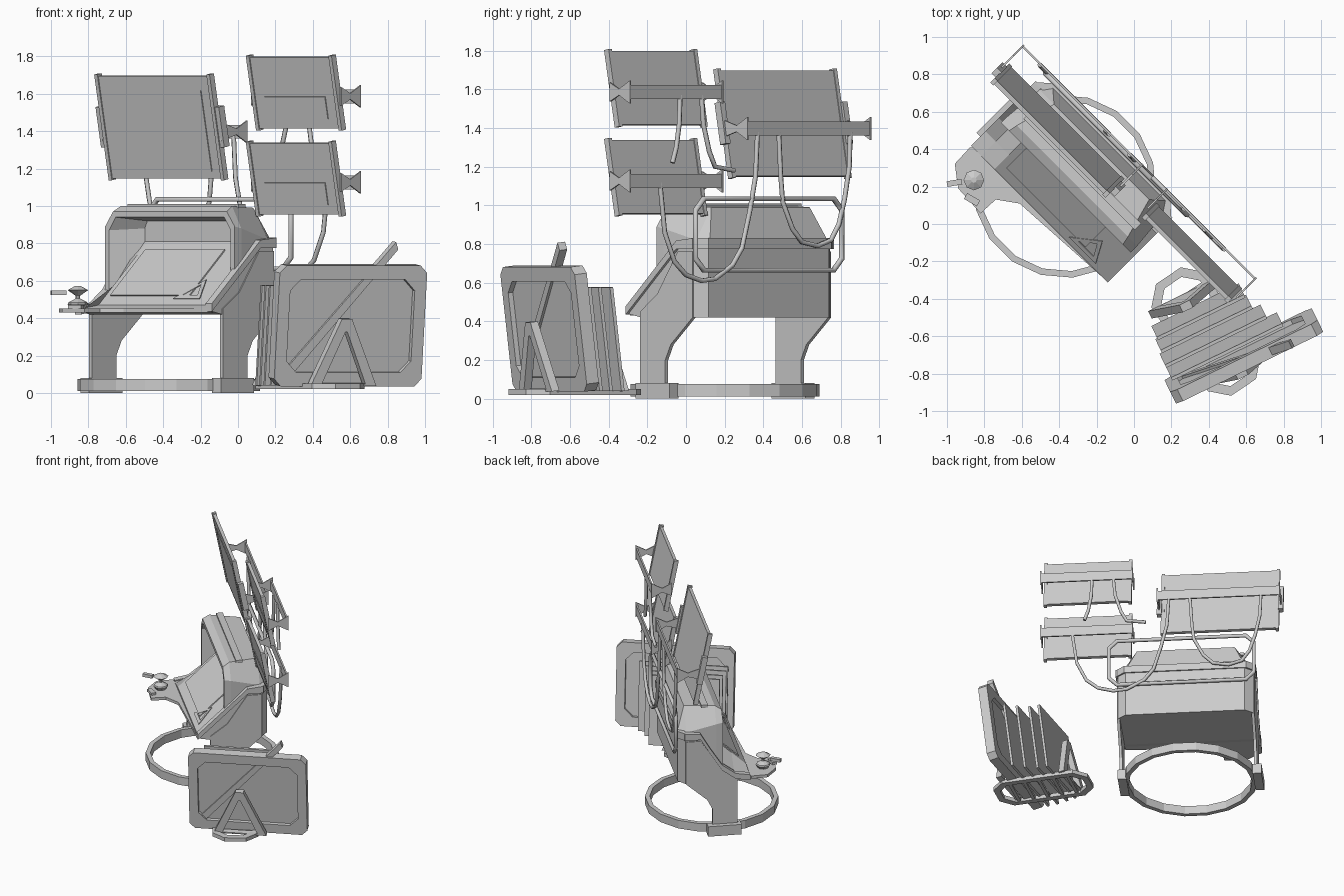
import bpy, bmesh, math
from mathutils import Matrix, Vector

cube = bpy.data.objects.get("Cube")
if cube:
    bpy.data.objects.remove(cube, do_unlink=True)

grey = bpy.data.materials.new("plain grey")
grey.use_nodes = True
COLOUR = (0.6, 0.6, 0.6, 1)
grey.diffuse_color = COLOUR
grey.node_tree.nodes["Principled BSDF"].inputs["Base Color"].default_value = COLOUR

T = lambda x, y, z: Matrix.Translation((x, y, z))
R = lambda deg, axis: Matrix.Rotation(math.radians(deg), 4, axis)


def loft(name, rings, M, cap=True, loop=False):
    """Skin a list of equal point rings, capped or joined end to start."""
    bm = bmesh.new()
    rows = [[bm.verts.new(M @ Vector(p)) for p in ring] for ring in rings]
    n = len(rows[0])
    pairs = list(zip(rows, rows[1:])) + ([(rows[-1], rows[0])] if loop else [])
    for a, b in pairs:
        for i in range(n):
            j = (i + 1) % n
            bm.faces.new((a[i], a[j], b[j], b[i]))
    if cap and not loop:
        bm.faces.new(rows[0])
        bm.faces.new(rows[-1])
    bmesh.ops.recalc_face_normals(bm, faces=bm.faces)
    me = bpy.data.meshes.new(name)
    bm.to_mesh(me)
    bm.free()
    me.materials.append(grey)
    ob = bpy.data.objects.new(name, me)
    bpy.context.collection.objects.link(ob)


def across(name, pts, x0, x1, M):
    """Extrude a side outline (y, z) from x0 to x1."""
    loft(name, [[(x, y, z) for y, z in pts] for x in (x0, x1)], M)


def plate(name, pts, y0, y1, M):
    """Extrude a front outline (x, z) from y0 to y1."""
    loft(name, [[(x, y, z) for x, z in pts] for y in (y0, y1)], M)


def slab(name, pts, z0, z1, M):
    """Extrude a plan outline (x, y) from z0 to z1."""
    loft(name, [[(x, y, z) for x, y in pts] for z in (z0, z1)], M)


def frame(name, outer, inner, y0, y1, M):
    """Plate with a hole, from matching outer and inner outlines."""
    rows = [(outer, y0), (outer, y1), (inner, y1), (inner, y0)]
    loft(name, [[(x, y, z) for x, z in o] for o, y in rows], M, loop=True)


def rect(w, h, c=0.0):
    """Half-size rectangle, with cut corners when c is given."""
    if not c:
        return [(-w, -h), (w, -h), (w, h), (-w, h)]
    return [(-w + c, -h), (w - c, -h), (w, -h + c), (w, h - c),
            (w - c, h), (-w + c, h), (-w, h - c), (-w, -h + c)]


def circle(r, z, n):
    return [(r * math.cos(math.tau * i / n), r * math.sin(math.tau * i / n), z)
            for i in range(n)]


def pipe(name, pts, r, M, cyclic=False):
    cu = bpy.data.curves.new(name, "CURVE")
    cu.dimensions = "3D"
    cu.bevel_depth = r
    cu.bevel_resolution = 1
    cu.use_fill_caps = True
    sp = cu.splines.new("POLY")
    sp.points.add(len(pts) - 1)
    for p, co in zip(sp.points, pts):
        p.co = (*(M @ Vector(co)), 1)
    sp.use_cyclic_u = cyclic
    cu.materials.append(grey)
    ob = bpy.data.objects.new(name, cu)
    bpy.context.collection.objects.link(ob)


TURN = R(-45, "Z")
DESK = TURN @ T(-0.395, 0, 0)

# Base ring and feet
loft("base_ring", [circle(0.49, 0.01, 18), circle(0.49, 0.075, 18),
                   circle(0.455, 0.075, 18), circle(0.455, 0.01, 18)],
     DESK @ T(-0.01, -0.12, 0), loop=True)

# Side legs, feet and tray rails; the shelf side sweeps down in a curve
LEG = [(-0.225, 0.02), (-0.04, 0.02), (-0.04, 0.2), (0, 0.28), (0.08, 0.35),
       (0.16, 0.42), (0.16, 0.76), (0.05, 0.76), (-0.1, 0.54), (-0.225, 0.45)]
STRAIGHT = [(-0.32, 0.47), (-0.21, 0.571), (-0.11, 0.663), (-0.02, 0.745), (0.05, 0.81)]
CURVED = [(-0.32, 0.455), (-0.21, 0.475), (-0.11, 0.55), (-0.02, 0.69), (0.05, 0.81)]
for s, top in ((-1, CURVED), (1, STRAIGHT)):
    across("leg_panel", LEG, s * 0.485, s * 0.507, DESK)
    across("foot", [(-0.25, 0), (0, 0), (0, 0.08), (-0.25, 0.08)],
           s * 0.465 - 0.015, s * 0.53 - 0.015, DESK)
    lower = [(y, z - 0.035) for y, z in reversed(top)]
    upper = [(y, z + 0.008) for y, z in top]
    across("side_rail", upper + [(0.17, 0.83), (0.17, 0.775)] + lower, s * 0.47, s * 0.517, DESK)
slab("back_rail", [(-0.517, 0.16), (-0.45, 0.22), (0.45, 0.22), (0.517, 0.16)], 0.775, 0.83, DESK)

# Lower body with the sloping desk top
sections = []
for u, back, top in ((-0.5, 0.16, CURVED), (-0.44, 0.21, CURVED), (-0.34, 0.21, STRAIGHT),
                     (0.44, 0.21, STRAIGHT), (0.5, 0.16, STRAIGHT)):
    outline = [(-0.32, 0.44)] + top + [(back, 0.81), (back, 0.42), (-0.225, 0.42)]
    sections.append([(u, y, z) for y, z in outline])
loft("desk_body", sections, DESK)

# Hood: outer shell, front rim and inner recess
def arch(y, w, foot, shoulder, top_w, top):
    return [(-w, y, foot), (-w, y, shoulder), (-top_w, y, top),
            (top_w, y, top), (w, y, shoulder), (w, y, foot)]

loft("hood", [arch(0.21, 0.44, 0.78, 0.8, 0.43, 0.82), arch(0.15, 0.47, 0.76, 0.82, 0.36, 0.99),
              arch(-0.07, 0.49, 0.54, 0.88, 0.42, 1.0), arch(-0.12, 0.49, 0.52, 0.89, 0.43, 0.97),
              arch(-0.12, 0.46, 0.52, 0.87, 0.41, 0.94), arch(0.05, 0.36, 0.76, 0.88, 0.34, 0.92)], DESK)
plate("hood_top_strip", [(-0.42, 0.99), (0.42, 0.99), (0.42, 1.01), (-0.42, 1.01)], -0.02, 0.03, DESK)

# Sheets lying on the desk top
SLOPE = DESK @ T(0, -0.135, 0.642) @ R(-47.4, "X")
plate("desk_sheet", rect(0.3, 0.18), -0.006, 0.002, SLOPE)
frame("set_square", [(0.2, -0.21), (0.4, -0.21), (0.34, -0.06)],
      [(0.25, -0.185), (0.365, -0.185), (0.33, -0.1)], -0.009, -0.004, SLOPE)

# Side shelf and the things on it
slab("shelf", [(0.09, -0.32), (0.09, -0.25), (-0.79, -0.22), (-0.91, -0.33), (-0.905, -0.45),
               (-0.8, -0.53), (-0.62, -0.54), (-0.615, -0.43), (-0.51, -0.355)], 0.43, 0.452, TURN)
loft("spool", [circle(r, z, 8) for r, z in (
    (0.04, 0.452), (0.055, 0.475), (0.05, 0.485), (0.012, 0.505), (0.012, 0.52),
    (0.055, 0.55), (0.015, 0.572))], T(-0.856, 0.235, 0))
plate("pen_block", rect(0.04, 0.012), -0.015, 0.015, T(-0.96, 0.22, 0.535) @ R(10, "Z"))
plate("shelf_key", rect(0.04, 0.01), -0.018, 0.018, T(-0.866, 0.13, 0.46) @ R(-30, "Z"))

# Screens, each with side strips, a back bar and two tapered arms
def screen(u, v, z, w, h, bar_z, inset):
    S = TURN @ T(u, v, z) @ R(11, "X")
    plate("screen", rect(w - 0.02, h - 0.01), -0.012, 0.012, S)
    cx, cz, iw, ih = inset
    plate("screen_image", rect(iw, ih), -0.017, -0.01, S @ T(cx, 0, cz))
    B = TURN @ T(u, 0, bar_z)
    plate("screen_back_bar", rect(w + 0.01, 0.037), 0.244, 0.256, B)
    for s in (-1, 1):
        plate("screen_side_strip", rect(0.012, h), -0.018, 0.016, S @ T(s * (w - 0.016), 0, 0))
        arm = [(v, -0.05), (0.18, -0.016), (0.26, -0.06), (0.26, 0.06), (0.18, 0.016), (v, 0.05)]
        across("screen_arm", arm, s * (w + 0.004), s * (w + 0.014), B)
    return S

large = screen(-0.643, 0.064, 1.423, 0.44, 0.288, 1.397, (0.01, -0.02, 0.34, 0.22))
for s in (-1, 1):
    plate("screen_bracket", rect(0.018, 0.11), -0.012, 0.03, large @ T(s * 0.448, 0, 0))
for z in (1.606, 1.146):
    screen(0.329, 0.11, z, 0.328, 0.204, z - 0.02, (0.0, -0.08, 0.23, 0.06))

# Pipe frame behind the hood and hanging cables, given as (y, z) paths
pipe("back_pipe_frame", [(x, 0.235, z) for x, z in rect(0.535, 0.185, 0.06)], 0.015,
     DESK @ T(0.025, 0, 0.85), cyclic=True)
CABLES = [
    [(0.48, 1.38), (0.49, 1.15), (0.5, 1.02), (0.55, 0.88), (0.6, 0.81), (0.68, 0.79),
     (0.75, 0.82), (0.79, 0.9), (0.82, 1.03), (0.845, 1.2), (0.85, 1.38)],
    [(0.37, 1.38), (0.36, 1.15), (0.33, 0.97), (0.29, 0.78), (0.24, 0.69), (0.15, 0.62),
     (0.08, 0.61), (0, 0.64), (-0.06, 0.71), (-0.11, 0.86), (-0.135, 1.12)],
    [(0.08, 1.57), (0.09, 1.42), (0.12, 1.28), (0.15, 1.2), (0.25, 1.18)],
    [(-0.03, 1.57), (-0.035, 1.42), (-0.05, 1.3), (-0.07, 1.22)],
]
for path in CABLES:
    pipe("cable", [(0.245 - y * math.sqrt(2), 0.245, z) for y, z in path], 0.013, TURN)

# Poster rack: base loop with cross slats
BASE = T(0.385, -0.575, 0.035) @ R(34, "Z")
frame("rack_base", rect(0.17, 0.36, 0.09), rect(0.125, 0.315, 0.07), -0.015, 0.015,
      BASE @ R(90, "X"))
for k in range(-2, 3):
    plate("rack_slat", rect(0.14, 0.012), -0.012, 0.012, BASE @ T(0, k * 0.11, 0))

# Leaning triangular stands at both ends of the rack
def leaning(x, y, z=0.04):
    return T(x, y, z) @ R(26, "Z") @ R(7, "X")

for x, y in ((0.555, -0.76), (0.26, -0.4)):
    frame("triangle_stand", [(-0.195, 0), (0.195, 0), (0.03, 0.36), (-0.03, 0.36)],
          [(-0.13, 0.01), (0.13, 0.01), (0.006, 0.29), (-0.006, 0.29)],
          -0.022, 0.022, leaning(x, y))

# Large framed board with a diagonal brace
BOARD = leaning(0.57, -0.67) @ T(0, 0, 0.325)
frame("board_frame", rect(0.438, 0.325, 0.04), rect(0.37, 0.25, 0.06), -0.035, 0.035, BOARD)
plate("board_panel", rect(0.38, 0.26, 0.05), -0.008, 0.008, BOARD)
plate("board_brace", [(-0.38, -0.25), (-0.34, -0.28), (0.265, 0.41), (0.25, 0.45), (0.17, 0.36)],
      -0.022, 0.022, BOARD)

# Loose sheets standing behind the board
for x, y, w in ((0.33, -0.44, 0.26), (0.36, -0.505, 0.27), (0.41, -0.57, 0.3), (0.47, -0.625, 0.33)):
    plate("stored_sheet", rect(w, 0.27), -0.009, 0.009, leaning(x, y) @ T(0, 0, 0.27))
